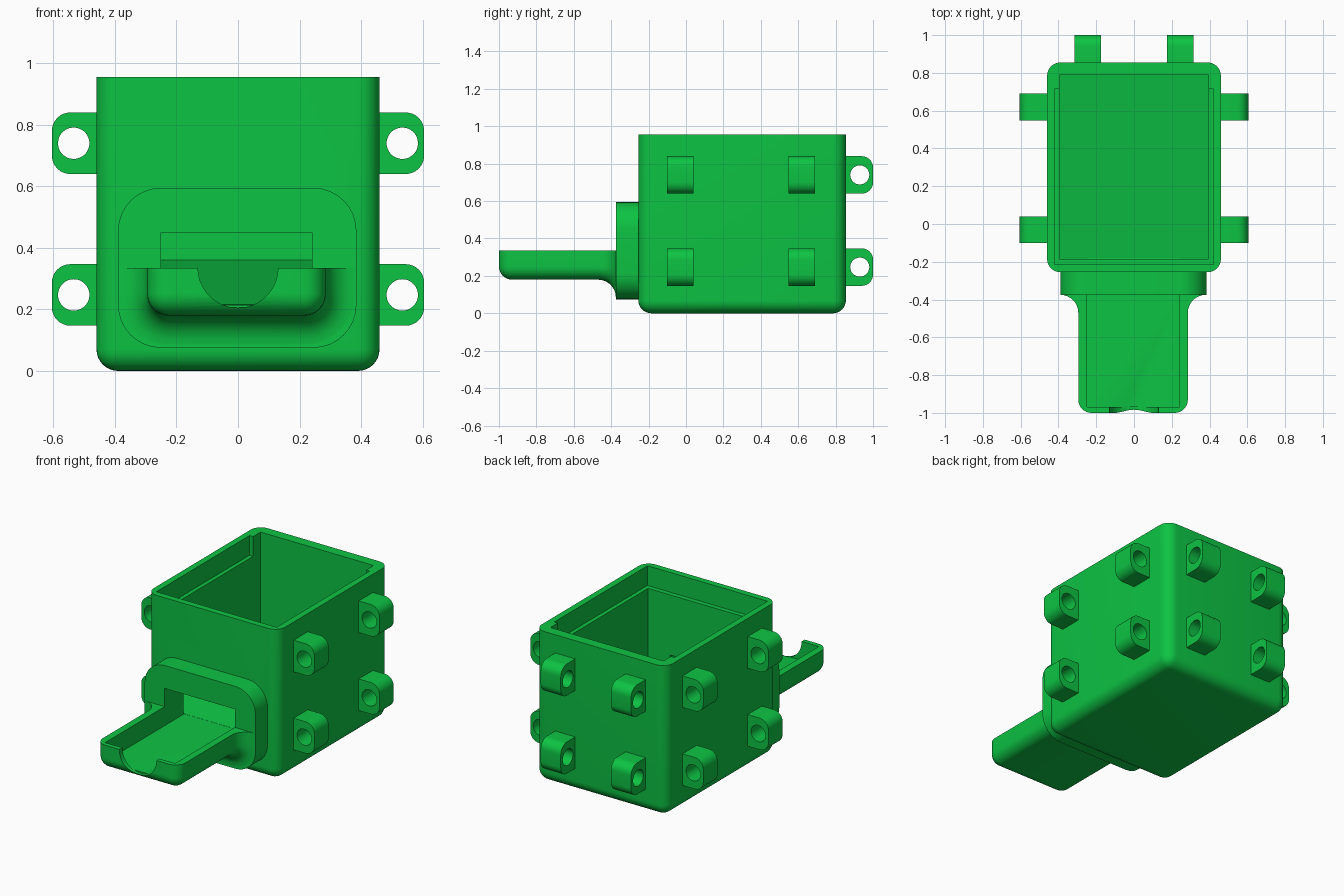
import bpy, bmesh, math
from mathutils import Matrix

if "Cube" in bpy.data.objects:
    bpy.data.objects.remove(bpy.data.objects["Cube"])

green = bpy.data.materials.new("bright green")
green.diffuse_color = (0.004, 0.55, 0.057, 1)
green.use_nodes = True
green.node_tree.nodes["Principled BSDF"].inputs["Base Color"].default_value = green.diffuse_color


def finish(name, bm):
    bmesh.ops.recalc_face_normals(bm, faces=bm.faces)
    me = bpy.data.meshes.new(name)
    bm.to_mesh(me)
    bm.free()
    me.materials.append(green)
    ob = bpy.data.objects.new(name, me)
    bpy.context.collection.objects.link(ob)
    return ob


def box(name, lo, hi, radius=0, pick=None):
    """Box between two corners; edges accepted by pick(edge) are rounded."""
    bm = bmesh.new()
    bmesh.ops.create_cube(bm, size=1)
    for v in bm.verts:
        v.co = [lo[i] if v.co[i] < 0 else hi[i] for i in range(3)]
    if radius:
        bmesh.ops.bevel(bm, geom=[e for e in bm.edges if pick(e)], offset=radius,
                        segments=8, profile=0.5, affect='EDGES')
    return finish(name, bm)


def loft(name, rings):
    bm = bmesh.new()
    rows = [[bm.verts.new(p) for p in ring] for ring in rings]
    n = len(rows[0])
    for a, b in zip(rows, rows[1:]):
        for i in range(n):
            bm.faces.new((a[i], a[(i + 1) % n], b[(i + 1) % n], b[i]))
    bm.faces.new(rows[0])
    bm.faces.new(rows[-1])
    return finish(name, bm)


def cylinder(name, centre, radius, depth, axis):
    bm = bmesh.new()
    turn = Matrix.Rotation(math.pi / 2, 4, 'X' if axis == 'y' else 'Y')
    bmesh.ops.create_cone(bm, cap_ends=True, segments=48, radius1=radius, radius2=radius,
                          depth=depth, matrix=Matrix.Translation(centre) @ turn)
    return finish(name, bm)


def cut(ob, *cutters):
    for c in cutters:
        m = ob.modifiers.new("cut", 'BOOLEAN')
        m.operation, m.solver, m.object = 'DIFFERENCE', 'EXACT', c
        c.hide_render = True
        c.hide_set(True)


def smooth(ob):
    """Bake the cuts, then shade smooth with sharp edges kept."""
    bpy.ops.object.select_all(action='DESELECT')
    ob.select_set(True)
    bpy.context.view_layer.objects.active = ob
    for m in list(ob.modifiers):
        bpy.ops.object.modifier_apply(modifier=m.name)
    bpy.ops.object.shade_smooth_by_angle(angle=math.radians(30))


# Cutters: sloped hopper cavity, lid recess, outlet passage, finger notch
slope = [(-0.185, 0.215), (0.79, 0.36), (0.79, 1.1), (-0.185, 1.1)]
cavity = loft("cavity_cutter", [[(x, y, z) for y, z in slope] for x in (-0.395, 0.395)])
recess = box("lid_recess_cutter", (-0.42, -0.215, 0.83), (0.42, 0.715, 1.1))
passage = box("passage_cutter", (-0.25, -0.97, 0.215), (0.24, -0.18, 0.45))
notch = cylinder("notch_cutter", (0, -1.015, 0.335), 0.13, 0.1, 'y')

# Open-topped bin, rounded everywhere except the rim
bin_body = box("bin", (-0.46, -0.255, 0), (0.46, 0.855, 0.955), 0.07,
               lambda e: min(v.co.z for v in e.verts) < 0.1)
cut(bin_body, cavity, recess, passage)
smooth(bin_body)

# Flange around the outlet
flange = box("outlet_flange", (-0.39, -0.375, 0.075), (0.385, -0.25, 0.595), 0.14,
             lambda e: abs(e.verts[0].co.y - e.verts[1].co.y) > 0.05)
cut(flange, passage)
smooth(flange)


# Tray: round-bottomed sections, rounded at the nose and flared into the flange
def tray_ring(y, grow):
    w, bottom, r, cx = 0.29 + grow, 0.18 - grow, max(0.07 + grow, 0.004), -0.005
    pts = [(cx + w, y, 0.335)]
    for side in (1, -1):
        for k in range(9):
            a = math.pi / 2 * (k if side > 0 else 8 - k) / 8
            pts.append((cx + side * (w - r + r * math.cos(a)), y, bottom + r - r * math.sin(a)))
    return pts + [(cx - w, y, 0.335)]


nose, flare, rings = 0.07, 0.095, []
for k in range(9):
    a = math.pi / 2 * k / 8
    rings.append(tray_ring(-1 + nose * (1 - math.cos(a)), -nose * (1 - math.sin(a))))
for k in range(9):
    a = math.pi / 2 * k / 8
    rings.append(tray_ring(-0.375 - flare + flare * math.sin(a), flare * (1 - math.cos(a))))
rings.append(tray_ring(-0.37, flare))
tray = loft("tray", rings)
cut(tray, passage, notch)
smooth(tray)

# Mounting lugs on both sides and the back
for level, z in (("lower", 0.247), ("upper", 0.74)):
    for side, s in (("right", 1), ("left", -1)):
        for place, y in (("front", -0.03), ("rear", 0.62)):
            x0, x1 = sorted((s * 0.45, s * 0.605))
            lug = box(f"{level}_{side}_{place}_lug", (x0, y - 0.071, z - 0.1),
                      (x1, y + 0.071, z + 0.1), 0.06,
                      lambda e: all(abs(v.co.x) > 0.5 for v in e.verts)
                      and abs(e.verts[0].co.y - e.verts[1].co.y) > 0.05)
            cut(lug, cylinder("lug_hole_cutter", (s * 0.534, y, z), 0.051, 0.3, 'y'))
            smooth(lug)
        x = s * 0.246
        lug = box(f"{level}_{side}_back_lug", (x - 0.07, 0.845, z - 0.1),
                  (x + 0.07, 1.0, z + 0.1), 0.06,
                  lambda e: all(v.co.y > 0.9 for v in e.verts)
                  and abs(e.verts[0].co.x - e.verts[1].co.x) > 0.05)
        cut(lug, cylinder("lug_hole_cutter", (x, 0.929, z), 0.051, 0.3, 'x'))
        smooth(lug)

# Remove the cutters now that every cut is baked
for ob in [o for o in bpy.data.objects if "cutter" in o.name]:
    bpy.data.objects.remove(ob)
